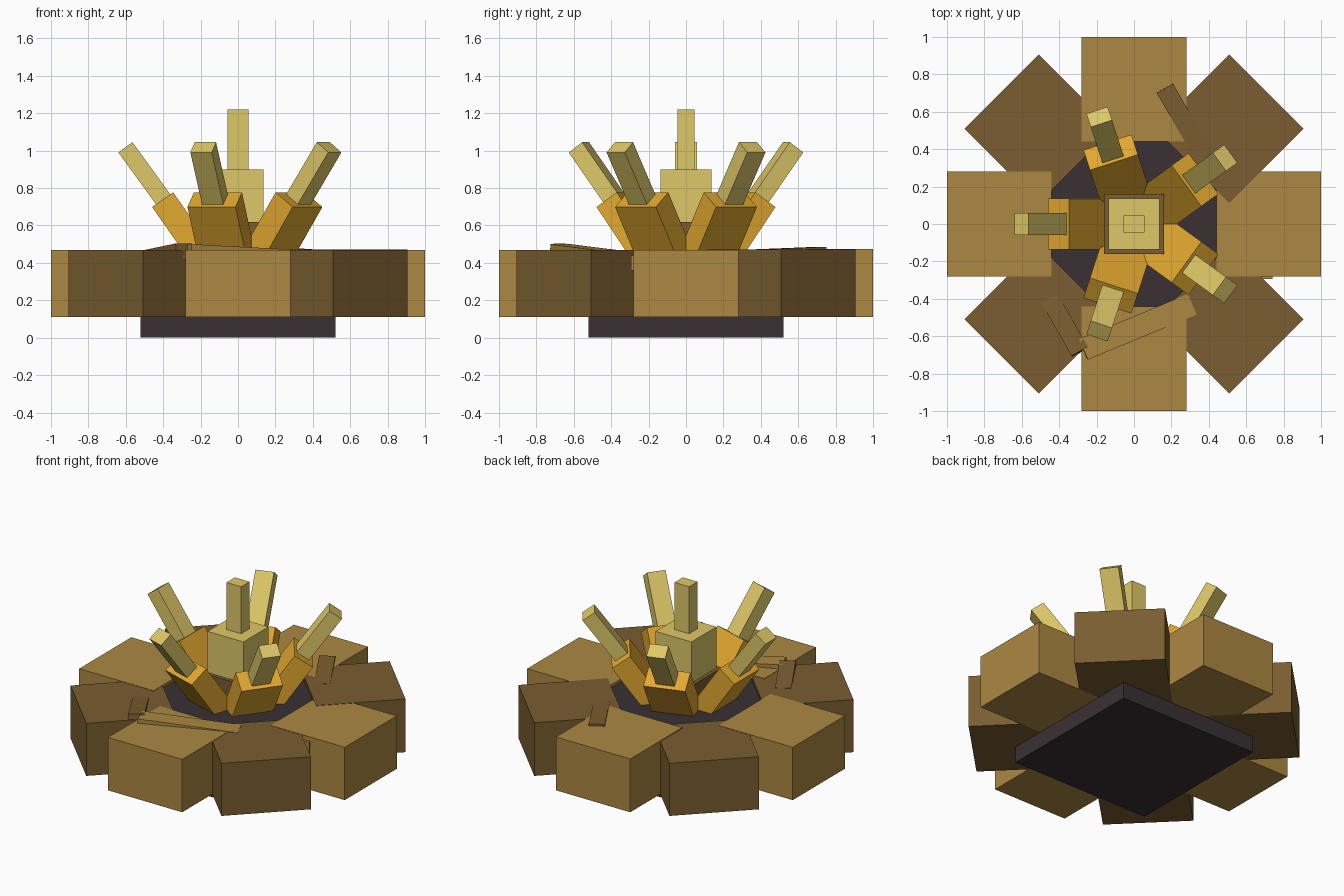
import bpy
import math
from mathutils import Matrix, Vector

if "Cube" in bpy.data.objects:
    bpy.data.objects.remove(bpy.data.objects["Cube"], do_unlink=True)


def make_material(name, hex_colour):
    def linear(v):
        return v / 12.92 if v <= 0.04045 else ((v + 0.055) / 1.055) ** 2.4
    rgb = [linear(int(hex_colour[i:i + 2], 16) / 255) for i in (0, 2, 4)]
    mat = bpy.data.materials.new(name)
    mat.use_nodes = True
    mat.diffuse_color = (*rgb, 1)
    mat.node_tree.nodes["Principled BSDF"].inputs["Base Color"].default_value = (*rgb, 1)
    return mat


TAN = make_material("tan stone", "AB8842")
BROWN = make_material("brown wood", "7A5D30")
DARK = make_material("charcoal", "3A3034")
ORANGE = make_material("flame orange", "E2A830")
YELLOW = make_material("flame yellow", "DEC868")


def box(name, mat, low, high, matrix=None):
    """Box between two corners, placed by a matrix."""
    lo, hi = Vector(low), Vector(high)
    centre, size = (lo + hi) / 2, hi - lo
    m = (matrix or Matrix()) @ Matrix.Translation(centre) @ Matrix.Diagonal((*size, 1))
    mesh = bpy.data.meshes.new(name)
    corners = [m @ Vector((x, y, z)) for z in (-.5, .5)
               for x, y in ((-.5, -.5), (.5, -.5), (.5, .5), (-.5, .5))]
    faces = [(3, 2, 1, 0), (4, 5, 6, 7)]
    faces += [(i, (i + 1) % 4, (i + 1) % 4 + 4, i + 4) for i in range(4)]
    mesh.from_pydata(corners, [], faces)
    mesh.materials.append(mat)
    obj = bpy.data.objects.new(name, mesh)
    bpy.context.collection.objects.link(obj)
    return obj


def turn(degrees, axis="Z"):
    return Matrix.Rotation(math.radians(degrees), 4, axis)


# Charcoal bed
box("charcoal_bed", DARK, (-.52, -.52, 0), (.52, .52, .45))

# Ring of eight blocks, alternating colours, with slightly staggered tops
tops = (.470, .472, .473, .468, .470, .468, .470, .468)
for i, top in enumerate(tops):
    box(f"ring_block_{i + 1}", BROWN if i % 2 else TAN,
        (.44, -.28, .11), (1.0, .28, top), turn(45 * i))

# Central core and flame
box("core_log", BROWN, (-.16, -.16, .40), (.16, .16, .62))
box("centre_flame", YELLOW, (-.135, -.135, .62), (.135, .135, .90))
box("centre_flame_tip", YELLOW, (-.055, -.045, .90), (.055, .045, 1.22))

# Five flames leaning outwards, each with a thinner tip
for i in range(5):
    spin = turn(36 + 72 * i)
    wide = spin @ Matrix.Translation((.403, 0, .738)) @ turn(35, "Y")
    box(f"flame_{i + 1}", ORANGE, (-.0685, -.135, -.46), (.0685, .135, 0), wide)
    thin = spin @ Matrix.Translation((.602, 0, 1.018)) @ turn(36, "Y")
    box(f"flame_tip_{i + 1}", YELLOW, (-.0465, -.06, -.40), (.0465, .06, 0), thin)

# Split sticks lying on the ring: start point, heading, tilt, length, width
sticks = (
    ("front_stick", TAN, (-.27, -.67, .500), 22.5, 2.8, .63, .12),
    ("left_stick", BROWN, (-.29, -.68, .504), 120, 6, .33, .10),
    ("back_stick", BROWN, (.165, .725, .486), -60, 2.0, .38, .10),
)
for name, mat, start, heading, tilt, length, width in sticks:
    m = Matrix.Translation(start) @ turn(heading) @ turn(tilt, "Y")
    box(name, mat, (0, -width / 2, -.08), (length, width / 2, 0), m)

# Small splinter against the side block
box("splinter", TAN, (.68, -.295, .36), (.74, -.27, .44))
